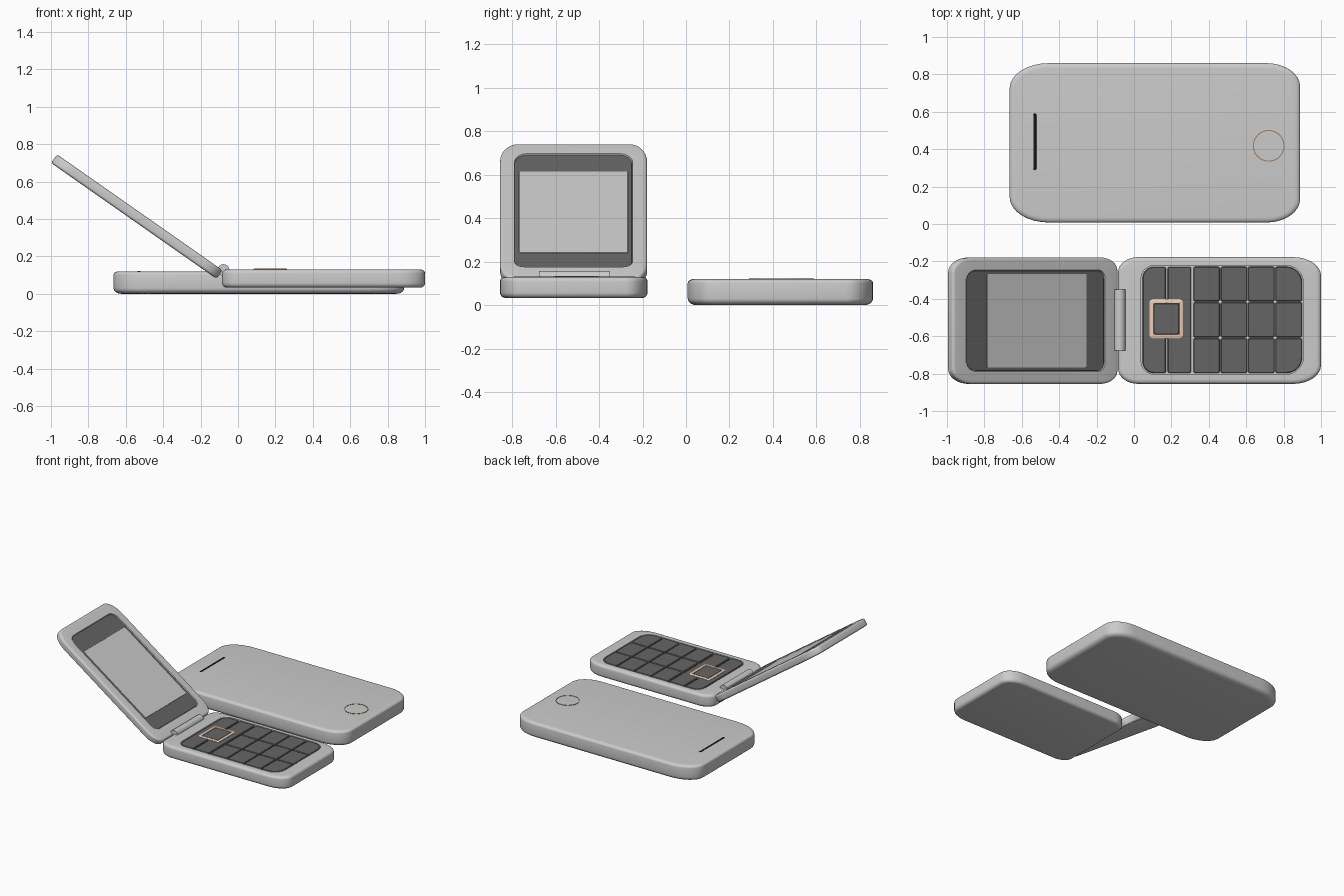
import bpy, bmesh, math
from mathutils import Matrix

if "Cube" in bpy.data.objects:
    bpy.data.objects.remove(bpy.data.objects["Cube"])


def material(name, rgb):
    m = bpy.data.materials.new(name)
    m.diffuse_color = (*rgb, 1)
    m.use_nodes = True
    m.node_tree.nodes["Principled BSDF"].inputs["Base Color"].default_value = m.diffuse_color
    return m


DARK = material("dark_plastic", (0.13, 0.13, 0.13))
BLACK = material("black", (0.01, 0.01, 0.01))
PEACH = material("peach_trim", (0.85, 0.6, 0.47))
BRONZE = material("bronze_trim", (0.36, 0.24, 0.12))


def finish(name, bm, mat=None, matrix=None, angle=35):
    bmesh.ops.remove_doubles(bm, verts=bm.verts, dist=1e-5)
    bmesh.ops.recalc_face_normals(bm, faces=bm.faces)
    if matrix:
        bm.transform(matrix)
    me = bpy.data.meshes.new(name)
    bm.to_mesh(me)
    bm.free()
    ob = bpy.data.objects.new(name, me)
    bpy.context.collection.objects.link(ob)
    for p in me.polygons:
        p.use_smooth = True
    me.set_sharp_from_angle(angle=math.radians(angle))
    if mat:
        me.materials.append(mat)
    return ob


def ring(x0, x1, y0, y1, radii, z, inset=0, n=8):
    """Rounded rectangle; radii = (rx, ry) per corner from +x+y, counter-clockwise."""
    x0, x1, y0, y1 = x0 + inset, x1 - inset, y0 + inset, y1 - inset
    pts = []
    for k, (sx, sy) in enumerate(((1, 1), (-1, 1), (-1, -1), (1, -1))):
        rx, ry = (max(r - inset, 0) for r in radii[k])
        cx = x1 - rx if sx > 0 else x0 + rx
        cy = y1 - ry if sy > 0 else y0 + ry
        for i in range(n + 1):
            a = math.pi / 2 * (k + i / n)
            pts.append((cx + rx * math.cos(a), cy + ry * math.sin(a), z))
    return pts


def loft(name, rings, mat=None, matrix=None):
    bm = bmesh.new()
    loops = [[bm.verts.new(p) for p in r] for r in rings]
    for a, b in zip(loops, loops[1:]):
        for i in range(len(a)):
            j = (i + 1) % len(a)
            bm.faces.new((a[i], a[j], b[j], b[i]))
    bm.faces.new(loops[0])
    bm.faces.new(loops[-1])
    return finish(name, bm, mat, matrix)


def body(rect, radii, z0, z1, low, high):
    """Rings of a slab with rounded lower and upper edges."""
    out = []
    for i in range(6):
        a = math.pi / 2 * i / 5
        out.append(ring(*rect, radii, z0 + low[1] * (1 - math.cos(a)), low[0] * (1 - math.sin(a))))
    for i in range(6):
        a = math.pi / 2 * i / 5
        out.append(ring(*rect, radii, z1 - high[1] * (1 - math.sin(a)), high[0] * (1 - math.cos(a))))
    return out


def plate(name, rect, z0, z1, radii=None, mat=DARK, edge=0.004, matrix=None):
    radii = radii or [(0.012, 0.012)] * 4
    return loft(name, [ring(*rect, radii, z0), ring(*rect, radii, z1 - edge),
                       ring(*rect, radii, z1, edge)], mat, matrix)


# Touch phone body
loft("touch_phone_body", body((-0.665, 0.888, 0.008, 0.86), [(0.18, 0.125), (0.21, 0.135)] +
     [(0.21, 0.135), (0.18, 0.125)], 0, 0.12, (0.04, 0.03), (0.03, 0.018)))
# Earpiece slot
plate("earpiece_slot", (-0.537, -0.522, 0.29, 0.59), 0.115, 0.1215, [(0.006, 0.006)] * 4, BLACK, 0.001)

# Home button ring
bm = bmesh.new()
prof = [(0.085, 0.117), (0.085, 0.122), (0.079, 0.122), (0.079, 0.117)]
N = 48
vs = [[bm.verts.new((0.72 + r * math.cos(2 * math.pi * i / N), 0.418 + r * math.sin(2 * math.pi * i / N), z))
       for r, z in prof] for i in range(N)]
for i in range(N):
    for j in range(4):
        bm.faces.new((vs[i][j], vs[(i + 1) % N][j], vs[(i + 1) % N][(j + 1) % 4], vs[i][(j + 1) % 4]))
finish("home_button_ring", bm, BRONZE)

# Flip phone base with a recessed keypad well
well = (0.038, 0.905, -0.803, -0.222)
well_r = [(0.09, 0.09), (0.07, 0.07), (0.07, 0.07), (0.09, 0.09)]
loft("flip_base", body((-0.085, 1.0, -0.855, -0.177), [(0.15, 0.1), (0.11, 0.08), (0.11, 0.08), (0.15, 0.1)],
                       0.033, 0.13, (0.025, 0.025), (0.025, 0.02)) +
     [ring(*well, well_r, 0.13), ring(*well, well_r, 0.12)])

# Number keys: four rows of three, outer corners follow the well
small, big = (0.012, 0.012), (0.085, 0.085)
xs = [0.315, 0.461, 0.607, 0.754, 0.901]
ys = [-0.799, -0.608, -0.416, -0.226]
for i in range(4):
    for j in range(3):
        radii = [small] * 4
        if i == 3 and j == 2:
            radii[0] = big
        if i == 3 and j == 0:
            radii[3] = big
        plate(f"number_key_{i}_{j}", (xs[i] + 0.002, xs[i + 1] - 0.002, ys[j] + 0.002, ys[j + 1] - 0.002),
              0.118, 0.131, radii)

# Soft key plates and navigation pad
r = (0.06, 0.06)
plate("soft_key_plate_upper", (0.046, 0.171, -0.797, -0.229), 0.118, 0.13, [small, r, r, small])
plate("soft_key_plate_lower", (0.18, 0.306, -0.797, -0.229), 0.118, 0.13)
nav = (0.083, 0.262, -0.612, -0.402)
rr = [(0.02, 0.02)] * 4
loft("navigation_frame", [ring(*nav, rr, 0.12), ring(*nav, rr, 0.132), ring(*nav, rr, 0.134, 0.003),
                          ring(*nav, rr, 0.134, 0.02), ring(*nav, rr, 0.127, 0.021)], PEACH)
plate("navigation_key", (0.104, 0.241, -0.591, -0.423), 0.12, 0.133, mat=DARK)

# Flip lid, built flat then tilted about the hinge
tilt = (Matrix.Translation((-0.115, -0.517, 0.08)) @ Matrix.Rotation(math.radians(35), 4, 'Y')
        @ Matrix.Rotation(math.pi, 4, 'Z'))
T = 0.056
opening = (0.088, 0.995, -0.272, 0.272)
open_r = [(0.07, 0.06), (0.045, 0.045), (0.045, 0.045), (0.07, 0.06)]
loft("flip_lid", body((0, 1.08, -0.338, 0.338), [(0.13, 0.08), (0.11, 0.07), (0.11, 0.07), (0.13, 0.08)],
                      0, T, (0.016, 0.014), (0.016, 0.014)) +
     [ring(*opening, open_r, T), ring(*opening, open_r, T - 0.008, 0.003)], matrix=tilt)
plate("screen_surround", (0.092, 0.991, -0.268, 0.268), T - 0.012, T - 0.005,
      [(0.066, 0.056), (0.041, 0.041), (0.041, 0.041), (0.066, 0.056)], DARK, 0.001, tilt)
plate("screen", (0.207, 0.855, -0.25, 0.25), T - 0.008, T - 0.003, [(0.002, 0.002)] * 4, None, 0.001, tilt)

# Hinge barrel
bm = bmesh.new()
bmesh.ops.create_cone(bm, cap_ends=True, segments=32, radius1=0.031, radius2=0.031, depth=0.325)
finish("hinge_barrel", bm, None, Matrix.Translation((-0.077, -0.5125, 0.127)) @ Matrix.Rotation(math.pi / 2, 4, 'X'))
